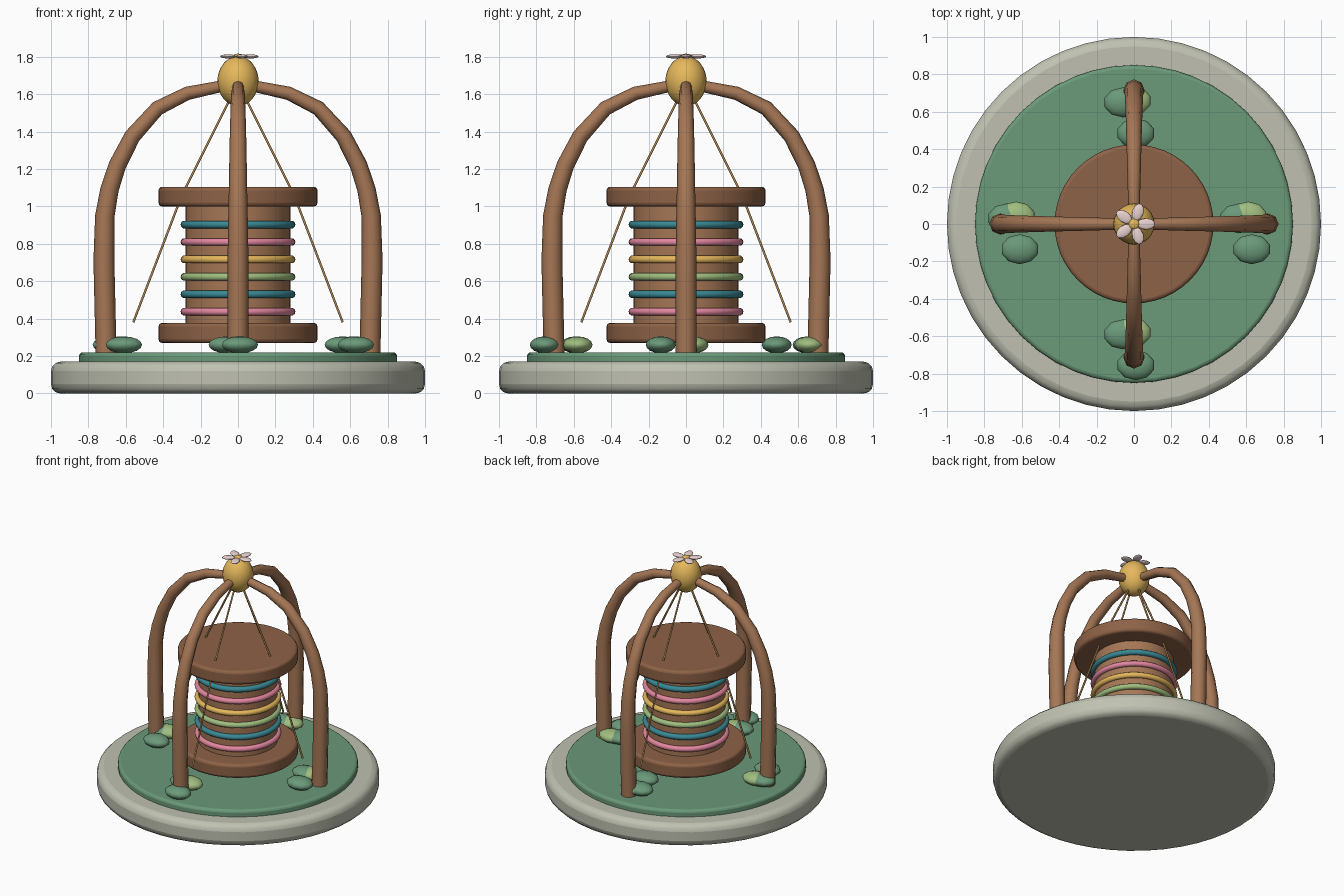
import bpy, math
from mathutils import Vector, Matrix

if "Cube" in bpy.data.objects:
    bpy.data.objects.remove(bpy.data.objects["Cube"])

def material(name, rgb):
    m = bpy.data.materials.new(name)
    m.diffuse_color = [(c / 255) ** 2.2 for c in rgb] + [1]
    m.use_nodes = True
    m.node_tree.nodes["Principled BSDF"].inputs["Base Color"].default_value = m.diffuse_color
    return m

STONE = material("stone", (190, 192, 176))
GRASS = material("grass", (106, 152, 120))
LEAF = material("light_leaf", (158, 188, 126))
WOOD = material("wood", (164, 118, 86))
DARK = material("dark_wood", (140, 98, 72))
GOLD = material("gold", (228, 182, 92))
TEAL = material("teal", (60, 136, 148))
PINK = material("pink", (226, 134, 158))
STRING = material("string", (170, 132, 84))
PETAL = material("petal", (232, 210, 208))

def finish(name, mat, angle=40):
    o = bpy.context.object
    o.name = name
    o.data.materials.append(mat)
    bpy.ops.object.shade_smooth_by_angle(angle=math.radians(angle))
    return o

def disc(name, r, z0, z1, mat, bevel=0.0):
    bpy.ops.mesh.primitive_cylinder_add(vertices=48, radius=r, depth=z1 - z0,
                                        location=(0, 0, (z0 + z1) / 2))
    o = finish(name, mat)
    if bevel:
        b = o.modifiers.new("rounded", 'BEVEL')
        b.width, b.segments = bevel, 3
        b.limit_method = 'ANGLE'
        b.angle_limit = math.radians(40)
    return o

def ball(name, loc, scale, mat, seg=12, rings=8, turn=0.0):
    bpy.ops.mesh.primitive_uv_sphere_add(segments=seg, ring_count=rings, radius=1,
                                         location=loc, rotation=(0, 0, turn))
    bpy.context.object.scale = scale
    return finish(name, mat, 60)

def tube(name, pts, turn, mat, res):
    # pts holds (distance from axis, height, radius)
    cu = bpy.data.curves.new(name, 'CURVE')
    cu.dimensions = '3D'
    cu.bevel_depth, cu.bevel_resolution, cu.use_fill_caps = 1.0, res, True
    s = cu.splines.new('POLY')
    s.points.add(len(pts) - 1)
    for p, (d, z, r) in zip(s.points, pts):
        p.co, p.radius = (d, 0, z, 1), r
    o = bpy.data.objects.new(name, cu)
    o.rotation_euler.z = turn
    cu.materials.append(mat)
    bpy.context.collection.objects.link(o)

# round base and lawn
disc("stone_base", 1.0, 0, 0.17, STONE, 0.05)
disc("lawn", 0.85, 0.15, 0.22, GRASS, 0.02)

# spool
disc("spool_lower_flange", 0.425, 0.27, 0.377, DARK, 0.02)
disc("spool_core", 0.28, 0.36, 1.02, WOOD)
disc("spool_upper_flange", 0.425, 1.0, 1.105, DARK, 0.02)

# coloured thread rings
for i, mat in enumerate((PINK, TEAL, LEAF, GOLD, PINK, TEAL)):
    bpy.ops.mesh.primitive_torus_add(major_segments=48, minor_segments=10, major_radius=0.286,
                                     minor_radius=0.021, location=(0, 0, 0.437 + 0.0932 * i))
    finish(f"thread_ring_{i + 1}", mat, 60)

# four arched posts, strings and shrub clusters
arch = [(.705, .2, .056), (.717, .71, .056), (.712, .95, .052), (.687, 1.09, .049),
        (.645, 1.22, .047), (.565, 1.375, .044), (.43, 1.525, .04), (.27, 1.605, .036),
        (.1, 1.64, .031), (.0, 1.645, .028)]
cord = [(.02, 1.62, .007), (.3, 1.06, .007), (.56, .38, .007)]
for i in range(4):
    a = i * math.pi / 2
    tube(f"arch_post_{i + 1}", arch, a, WOOD, 2)
    tube(f"string_{i + 1}", cord, a, STRING, 1)
    cx, cy = 0.62 * math.cos(a), 0.62 * math.sin(a)
    for j, (dx, dy, mat) in enumerate(((-.06, .03, GRASS), (-.01, .04, LEAF), (.01, -.135, GRASS))):
        ball(f"shrub_{i + 1}_{j + 1}", (cx + dx, cy + dy, .26), (.102, .08, .045), mat, 10, 8)

# golden finial with flower
ball("finial", (0, 0, 1.67), (.11, .11, .133), GOLD, 24, 16)
for i in range(5):
    a = i * math.tau / 5
    ball(f"petal_{i + 1}", (.066 * math.cos(a), .066 * math.sin(a), 1.802),
         (.048, .031, .011), PETAL, 10, 6, a)
ball("flower_centre", (0, 0, 1.803), (.03, .03, .014), GOLD, 8, 6)
